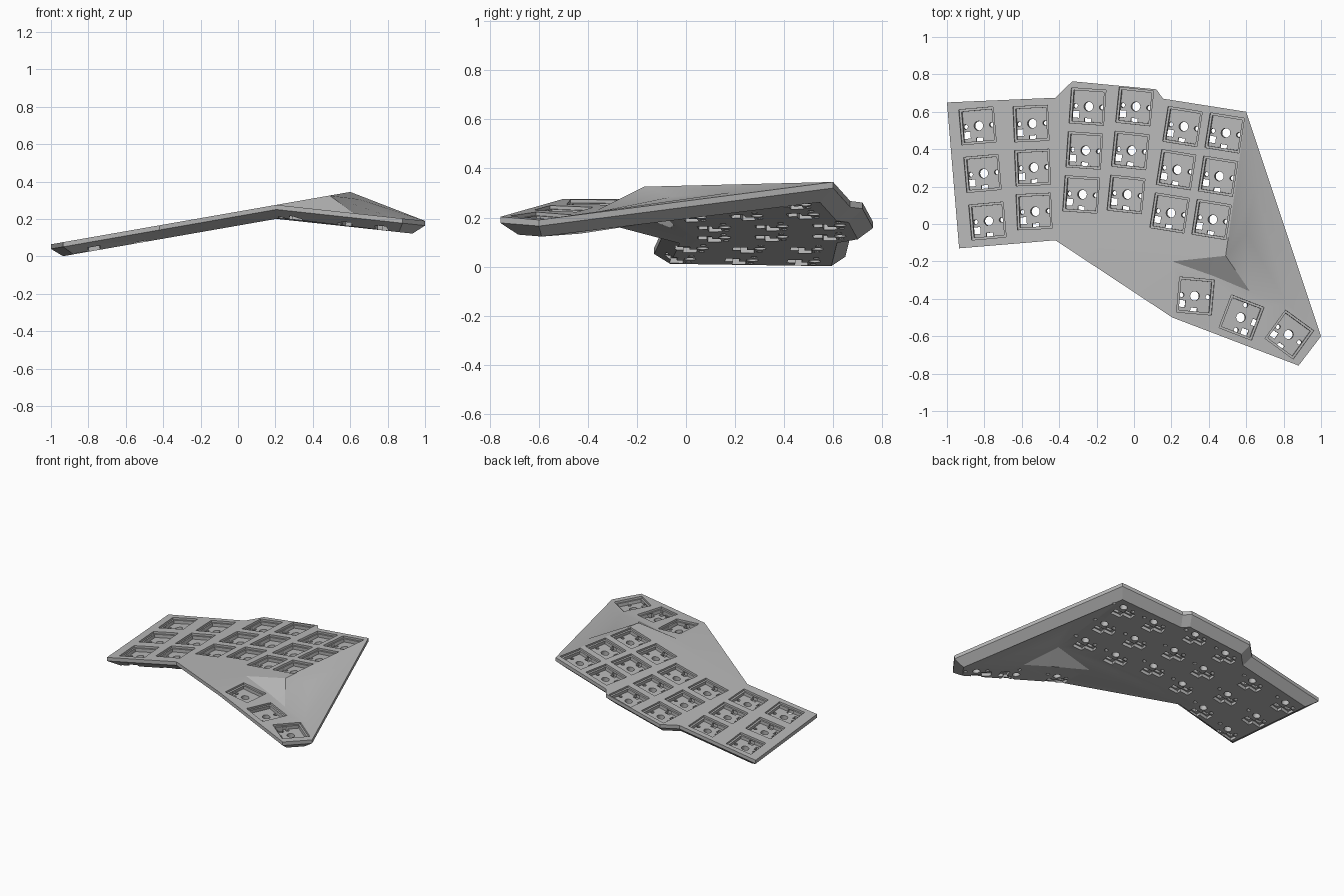
import bpy, bmesh, math
from mathutils import Vector, Matrix
from mathutils.geometry import delaunay_2d_cdt

cube = bpy.data.objects.get("Cube")
if cube:
    bpy.data.objects.remove(cube, do_unlink=True)

grey = bpy.data.materials.new("plain grey")
grey.use_nodes = True
colour = (0.48, 0.48, 0.48, 1)
grey.diffuse_color = colour
grey.node_tree.nodes["Principled BSDF"].inputs["Base Color"].default_value = colour

MAIN, THUMB = (0.24, 0.175), (0.298, -0.108)    # height at x = 0, slope along x
THICK, WALL, INSET = 0.075, 0.025, 0.06


def height(plane, x):
    return plane[0] + plane[1] * x


def link(name, bm):
    mesh = bpy.data.meshes.new(name)
    bmesh.ops.recalc_face_normals(bm, faces=bm.faces)
    bm.to_mesh(mesh)
    bm.free()
    obj = bpy.data.objects.new(name, mesh)
    bpy.context.collection.objects.link(obj)
    return obj


# Plate outline, clockwise from the back right corner
outline = [(-1, .65, MAIN), (-.42, .675, MAIN), (-.33, .763, MAIN), (.12, .72, MAIN),
           (.155, .67, MAIN), (.6, .6, MAIN), (1, -.6, THUMB), (.88, -.757, THUMB),
           (.205, -.5, MAIN), (-.42, -.087, MAIN), (-.935, -.13, MAIN)]
n = len(outline)

# Fold, ridge and foot of the slope between the finger and thumb areas
inner = [(.205, -.2, height(MAIN, .205)), (.49, -.17, height(MAIN, .49)),
         (.43, -.28, height(THUMB, .43)), (.62, -.36, height(THUMB, .62)),
         (.82, -.43, height(THUMB, .82)), (.6, -.05, .286), (.65, .2, .305)]
folds = [(8, n), (n, n + 1), (n + 1, 5), (n, n + 2), (n + 2, n + 3), (n + 3, n + 4), (n + 4, 6)]


def inset_corner(i):
    a, b, c = (Vector(outline[(i + k) % n][:2]) for k in (-1, 0, 1))
    d, e = (b - a).normalized(), (c - b).normalized()
    n1, n2 = Vector((d.y, -d.x)), Vector((e.y, -e.x))
    return b + (n1 + n2) * INSET / (1 + n1.dot(n2))


# Plate: top sheet, short wall, chamfer and bottom sheet
bm = bmesh.new()


def sheet(ring, drop):
    verts = ring + [bm.verts.new((x, y, z - drop)) for x, y, z in inner]
    edges = [(i, (i + 1) % n) for i in range(n)] + folds
    tris = delaunay_2d_cdt([v.co.xy for v in verts], edges, [], 1, 1e-5)[2]
    for tri in tris:
        bm.faces.new([verts[i] for i in tri])


top = [bm.verts.new((x, y, height(p, x))) for x, y, p in outline]
waist = [bm.verts.new((x, y, height(p, x) - WALL)) for x, y, p in outline]
base = []
for i in range(n):
    q = inset_corner(i)
    base.append(bm.verts.new((q.x, q.y, height(outline[i][2], q.x) - THICK)))
sheet(top, 0)
sheet(base, THICK)
for upper, lower in ((top, waist), (waist, base)):
    for i in range(n):
        j = (i + 1) % n
        bm.faces.new((upper[i], upper[j], lower[j], lower[i]))
bmesh.ops.recalc_face_normals(bm, faces=bm.faces)
bmesh.ops.dissolve_limit(bm, angle_limit=0.002, verts=bm.verts, edges=bm.edges)
plate = link("keyboard_plate", bm)
plate.data.materials.append(grey)

# Key positions: x, y, turn in degrees
columns = [((-.837, .525), (-.784, .016), 5), ((-.551, .537), (-.535, .067), 2.5),
           ((-.249, .628), (-.283, .158), -4), ((.003, .628), (-.043, .158), -6),
           ((.259, .521), (.19, .059), -9), ((.484, .487), (.414, .024), -9)]
keys = []
for back, front, turn in columns:
    for t in (0, .5, 1):
        p = Vector(back).lerp(Vector(front), t)
        keys.append((p.x, p.y, turn, MAIN))
keys += [(.329, -.385, -5, THUMB), (.575, -.5, 69, THUMB), (.831, -.591, -36, THUMB)]


def square(x, y, half):
    return [(x - half, y - half), (x + half, y - half), (x + half, y + half), (x - half, y + half)]


def disc(x, y, r, sides):
    turns = [math.tau * k / sides for k in range(sides)]
    return [(x + r * math.cos(a), y + r * math.sin(a)) for a in turns]


def cut(name, shapes, low, high):
    """Cut the same prisms into the plate at every key."""
    cb = bmesh.new()
    for x, y, turn, plane in keys:
        place = (Matrix.Translation((x, y, height(plane, x)))
                 @ Matrix.Rotation(-math.atan(plane[1]), 4, 'Y')
                 @ Matrix.Rotation(math.radians(turn), 4, 'Z'))
        for shape in shapes:
            rings = [[cb.verts.new(place @ Vector((u, v, z))) for u, v in shape]
                     for z in (low, high)]
            cb.faces.new(rings[0][::-1])
            cb.faces.new(rings[1])
            for i in range(len(shape)):
                j = (i + 1) % len(shape)
                cb.faces.new((rings[0][i], rings[0][j], rings[1][j], rings[1][i]))
    cutter = link(name, cb)
    cutter.hide_render = True
    mod = plate.modifiers.new(name, 'BOOLEAN')
    mod.operation, mod.solver, mod.object = 'DIFFERENCE', 'EXACT', cutter
    graph = bpy.context.evaluated_depsgraph_get()
    old = plate.data
    plate.data = bpy.data.meshes.new_from_object(plate.evaluated_get(graph))
    plate.modifiers.clear()
    bpy.data.meshes.remove(old)
    bpy.data.objects.remove(cutter, do_unlink=True)


# Switch pockets with a stepped rim, then pin holes and socket recesses
cut("pocket_rim", [square(0, 0, .094)], -.014, .03)
cut("pocket", [square(0, 0, .082)], -.036, .03)
cut("pin_holes", [disc(0, 0, .025, 20), disc(-.071, 0, .013, 10), disc(.071, 0, .013, 10),
                  square(-.066, -.046, .018), square(0, -.081, .018)], -.1, -.02)
socket = [(-.1, -.02), (-.1, -.075), (-.04, -.075), (-.04, -.11),
          (.03, -.11), (.03, -.052), (-.03, -.052), (-.03, -.02)]
cut("socket_recess", [socket[::-1]], -.1, -.052)

plate.data.name = "keyboard_plate"
plate.data.materials.clear()
plate.data.materials.append(grey)
bpy.context.view_layer.objects.active = plate
plate.select_set(True)
bpy.ops.object.shade_smooth_by_angle(angle=math.radians(25))
